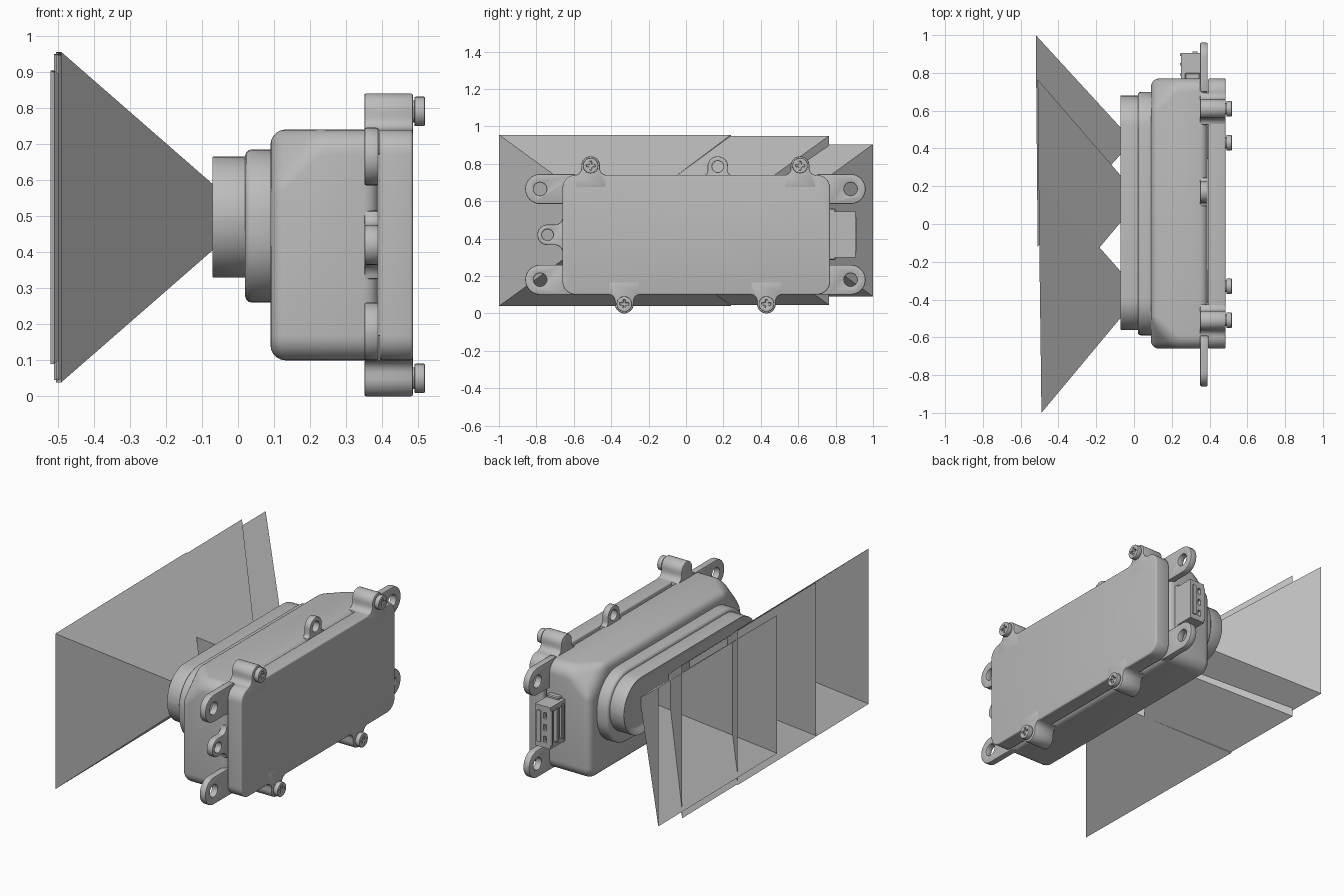
import bpy, bmesh
from math import pi, cos, sin, radians
from mathutils import Vector

if "Cube" in bpy.data.objects:
    bpy.data.objects.remove(bpy.data.objects["Cube"])

grey = bpy.data.materials.new("light_grey")
grey.use_nodes = True
grey.diffuse_color = (0.5, 0.5, 0.5, 1)
grey.node_tree.nodes["Principled BSDF"].inputs["Base Color"].default_value = (0.5, 0.5, 0.5, 1)


def add_object(name, bm):
    mesh = bpy.data.meshes.new(name)
    bm.to_mesh(mesh)
    bm.free()
    mesh.materials.append(grey)
    obj = bpy.data.objects.new(name, mesh)
    bpy.context.collection.objects.link(obj)
    return obj


def arc(cy, cz, r, start, end, n=8):
    angles = [radians(start + (end - start) * i / n) for i in range(n + 1)]
    return [(cy + r * cos(a), cz + r * sin(a)) for a in angles]


def rounded_rect(y0, y1, z0, z1, r):
    return (arc(y1 - r, z1 - r, r, 0, 90) + arc(y0 + r, z1 - r, r, 90, 180)
            + arc(y0 + r, z0 + r, r, 180, 270) + arc(y1 - r, z0 + r, r, 270, 360))


def prism(points, x0, x1):
    """Extrude a (y, z) outline along x."""
    bm = bmesh.new()
    face = bm.faces.new([bm.verts.new((x0, y, z)) for y, z in points])
    new = bmesh.ops.extrude_face_region(bm, geom=[face])["geom"]
    moved = [v for v in new if isinstance(v, bmesh.types.BMVert)]
    bmesh.ops.translate(bm, verts=moved, vec=(x1 - x0, 0, 0))
    bmesh.ops.recalc_face_normals(bm, faces=bm.faces)
    return bm


def finish(obj, bevel=0.0, segments=3, cutters=()):
    """Cut, bevel and smooth a part."""
    bpy.ops.object.select_all(action='DESELECT')
    bpy.context.view_layer.objects.active = obj
    obj.select_set(True)
    for cutter in cutters:
        mod = obj.modifiers.new("cut", 'BOOLEAN')
        mod.object = cutter
        mod.operation = 'DIFFERENCE'
        bpy.ops.object.modifier_apply(modifier=mod.name)
        bpy.data.objects.remove(cutter)
    if bevel:
        mod = obj.modifiers.new("bevel", 'BEVEL')
        mod.width = bevel
        mod.segments = segments
        mod.limit_method = 'ANGLE'
        mod.angle_limit = radians(32)
        bpy.ops.object.modifier_apply(modifier=mod.name)
    bpy.ops.object.shade_smooth_by_angle(angle=radians(32))


def box(name, x0, x1, y0, y1, z0, z1):
    return add_object(name, prism([(y0, z0), (y1, z0), (y1, z1), (y0, z1)], x0, x1))


def disc(name, y, z, r, x0, x1):
    return add_object(name, prism(arc(y, z, r, 0, 345, 23), x0, x1))


def tab(name, y, z, angle, r, h, flare, x0, x1, hole=0.0):
    """Round-ended lug growing from the wall point (y, z) towards angle."""
    side = arc(r + flare, flare, flare, 270, 180, 6) if flare else [(r, 0)]
    outline = [(r + flare, -0.07)] + side + arc(0, h, r, 0, 180, 16)
    outline += [(-u, v) for u, v in reversed(side)] + [(-r - flare, -0.07)]
    c, s = cos(radians(angle)), sin(radians(angle))
    pts = [(y + v * c - u * s, z + v * s + u * c) for u, v in outline]
    lug = add_object(name, prism(pts, x0, x1))
    cuts = [disc("hole_cutter", y + h * c, z + h * s, hole, x0 - 0.1, x1 + 0.1)] if hole else []
    finish(lug, 0.006, 2, cuts)


# Housing, with the two upper front corners cut off
Y0, Y1, Z0, Z1 = -0.66, 0.77, 0.10, 0.74
bm = prism(rounded_rect(Y0, Y1, Z0, Z1, 0.07), 0.09, 0.39)
for y, side in ((Y0, -1), (Y1, 1)):
    normal = Vector((-1, side, 1))
    bmesh.ops.bisect_plane(bm, geom=bm.verts[:] + bm.edges[:] + bm.faces[:],
                           plane_co=(0.25, y, Z1), plane_no=normal, clear_outer=True)
    bmesh.ops.holes_fill(bm, edges=[e for e in bm.edges if e.is_boundary])
bmesh.ops.recalc_face_normals(bm, faces=bm.faces)
finish(add_object("housing", bm), 0.045, 5)

# Back lid
finish(add_object("back_lid", prism(rounded_rect(Y0, Y1, Z0, Z1, 0.07), 0.392, 0.485)), 0.008)

# Stepped front collar and recessed window frame
finish(add_object("front_collar", prism(rounded_rect(-0.59, 0.70, 0.26, 0.685, 0.19), 0.02, 0.12)), 0.018)
bm = prism(rounded_rect(-0.56, 0.68, 0.33, 0.665, 0.165), -0.073, 0.05)
front = min(bm.faces, key=lambda f: f.calc_center_median().x)
bmesh.ops.inset_region(bm, faces=[front], thickness=0.035)
bmesh.ops.translate(bm, verts=front.verts[:], vec=(0.025, 0, 0))
finish(add_object("window_frame", bm), 0.005, 2)

# Mounting ears on both ends and a small lug on top
for z, level in ((0.665, "upper"), (0.18, "lower")):
    tab(f"{level}_front_ear", Y0, z, 180, 0.08, 0.12, 0, 0.35, 0.39, 0.035)
    tab(f"{level}_back_ear", Y1, z, 0, 0.08, 0.11, 0, 0.35, 0.39, 0.035)
tab("middle_front_ear", Y0, 0.42, 180, 0.055, 0.08, 0.04, 0.35, 0.39, 0.03)
tab("top_lug", 0.17, Z1, 90, 0.055, 0.045, 0.02, 0.35, 0.39, 0.03)

# Screw bosses with cross-head screws
for i, (y, wall, out) in enumerate(((-0.51, Z1, 1), (0.61, Z1, 1), (-0.33, Z0, -1), (0.43, Z0, -1))):
    tab(f"screw_boss_{i}", y, wall, 90 * out, 0.05, 0.05, 0.035, 0.35, 0.485)
    z = wall + 0.05 * out
    disc(f"screw_shank_{i}", y, z, 0.03, 0.48, 0.492)
    head = disc(f"screw_head_{i}", y, z, 0.041, 0.489, 0.518)
    cross = [box("slot_cutter", 0.508, 0.6, y - a, y + a, z - b, z + b)
             for a, b in ((0.024, 0.006), (0.006, 0.024))]
    finish(head, 0.006, 2, cross)

# Cable connector on the back end
sockets = [box("socket_cutter", 0.276, 0.296, 0.88, 1, z - 0.018, z + 0.018)
           for z in (0.35, 0.42, 0.49)]
slots = [box("slot_cutter", 0.2, 0.268, y, y + 0.022, 0.33, 0.515) for y in (0.80, 0.855)]
finish(box("connector", 0.25, 0.35, 0.75, 0.905, 0.30, 0.545), cutters=sockets + slots)
finish(box("connector_base", 0.27, 0.35, 0.75, 0.80, 0.285, 0.56), 0.005, 1)
for y in (0.785, 0.84, 0.89):
    finish(box("connector_rib", 0.243, 0.26, y, y + 0.012, 0.32, 0.525))
finish(box("connector_latch", 0.31, 0.335, 0.90, 0.912, 0.33, 0.515))


# Open pyramids showing the field of view of each lens
def view_cone(name, apex_x, apex_y, near, far, half_height):
    mid = 0.497
    bm = bmesh.new()
    tip = bm.verts.new((apex_x, apex_y, mid))
    rim = [bm.verts.new((x, y, mid + s * half_height))
           for (x, y), s in ((near, -1), (far, -1), (far, 1), (near, 1))]
    for a, b in zip(rim, rim[1:] + rim[:1]):
        bm.faces.new((tip, b, a))
    bmesh.ops.recalc_face_normals(bm, faces=bm.faces)
    add_object(name, bm)


view_cone("view_cone_front", 0.035, -0.37, (-0.49, -1.0), (-0.505, 0.24), 0.458)
view_cone("view_cone_middle", 0.035, 0.135, (-0.497, -0.5), (-0.51, 0.765), 0.452)
view_cone("view_cone_back", -0.006, 0.44, (-0.51, -0.12), (-0.52, 1.0), 0.407)
